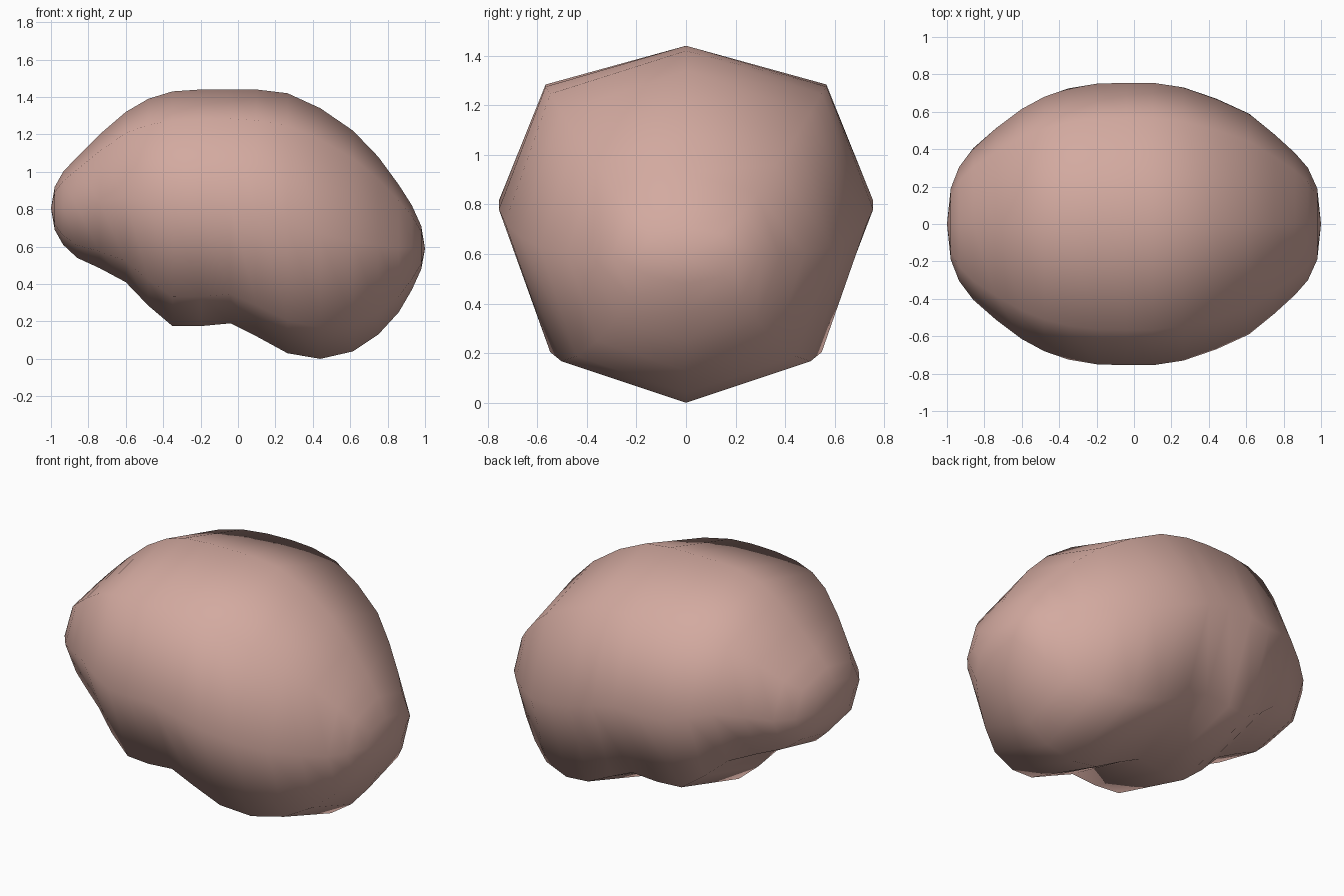
import bpy, bmesh

if "Cube" in bpy.data.objects:
    bpy.data.objects.remove(bpy.data.objects["Cube"])

# Stations along the length: x, top z, bottom z, half width
STATIONS = [
    (-0.98, 0.92, 0.69, 0.19), (-0.935, 1.00, 0.61, 0.305),
    (-0.86, 1.08, 0.54, 0.405), (-0.74, 1.20, 0.485, 0.51),
    (-0.60, 1.32, 0.41, 0.615), (-0.48, 1.39, 0.285, 0.68),
    (-0.35, 1.43, 0.175, 0.725), (-0.20, 1.44, 0.175, 0.75),
    (-0.04, 1.44, 0.19, 0.755), (0.10, 1.44, 0.12, 0.755),
    (0.265, 1.42, 0.03, 0.73), (0.44, 1.34, 0.0, 0.67),
    (0.615, 1.22, 0.04, 0.59), (0.75, 1.08, 0.13, 0.48),
    (0.86, 0.93, 0.25, 0.38), (0.93, 0.82, 0.37, 0.30),
    (0.98, 0.71, 0.48, 0.19),
]
# Eight-sided, slightly squarish cross-section
D = 0.75
SECTION = [(1, 0), (D, D), (0, 1), (-D, D), (-1, 0), (-D, -D), (0, -1), (D, -D)]

bm = bmesh.new()
rings = []
for x, top, bottom, width in STATIONS:
    mid, half = (top + bottom) / 2, (top - bottom) / 2
    rings.append([bm.verts.new((x, u * width, mid + v * half)) for u, v in SECTION])

# Skin between the sections
for a, b in zip(rings, rings[1:]):
    for i in range(8):
        j = (i + 1) % 8
        bm.faces.new((a[i], a[j], b[j], b[i]))

# Rounded tips at both ends
for ring, tip in ((rings[0], (-1, 0, 0.805)), (rings[-1], (1, 0, 0.59))):
    pole = bm.verts.new(tip)
    for i in range(8):
        bm.faces.new((ring[i], ring[(i + 1) % 8], pole))

bmesh.ops.recalc_face_normals(bm, faces=bm.faces)
for f in bm.faces:
    f.smooth = True

mesh = bpy.data.meshes.new("brain")
bm.to_mesh(mesh)
bm.free()
brain = bpy.data.objects.new("brain", mesh)
bpy.context.collection.objects.link(brain)

pink = bpy.data.materials.new("dusty pink")
pink.diffuse_color = (0.65, 0.40, 0.35, 1)
pink.use_nodes = True
pink.node_tree.nodes["Principled BSDF"].inputs["Base Color"].default_value = pink.diffuse_color
mesh.materials.append(pink)
